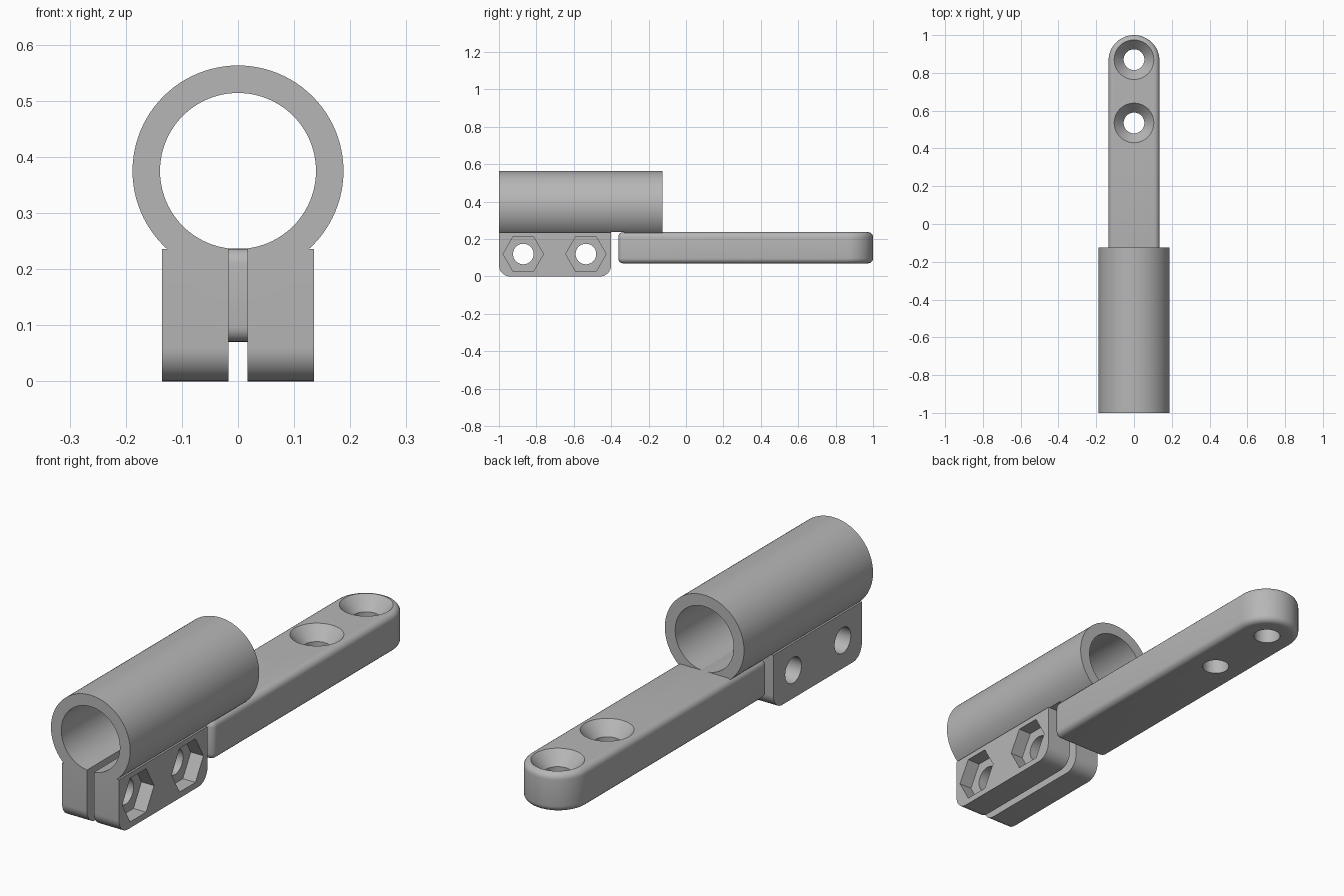
import bpy, bmesh
from math import pi, sin, cos
from mathutils import Matrix

if "Cube" in bpy.data.objects:
    bpy.data.objects.remove(bpy.data.objects["Cube"])

grey = bpy.data.materials.new("plain grey")
grey.use_nodes = True
colour = (0.47, 0.47, 0.47, 1)
grey.diffuse_color = colour
grey.node_tree.nodes["Principled BSDF"].inputs["Base Color"].default_value = colour

TO_X = Matrix.Rotation(pi / 2, 4, 'Y')
TO_Y = Matrix.Rotation(pi / 2, 4, 'X')
UPRIGHT = Matrix.Identity(4)


def add_object(name, bm):
    bmesh.ops.recalc_face_normals(bm, faces=bm.faces)
    mesh = bpy.data.meshes.new(name)
    bm.to_mesh(mesh)
    bm.free()
    mesh.materials.append(grey)
    obj = bpy.data.objects.new(name, mesh)
    bpy.context.collection.objects.link(obj)
    return obj


def box(name, low, high):
    bm = bmesh.new()
    bmesh.ops.create_cube(bm, size=1)
    for v in bm.verts:
        v.co = [a + (b - a) * (c + 0.5) for a, b, c in zip(low, high, v.co)]
    return add_object(name, bm)


def cylinder(name, centre, radius, length, turn=UPRIGHT, sides=48, top=None):
    bm = bmesh.new()
    bmesh.ops.create_cone(bm, cap_ends=True, segments=sides, radius1=radius,
                          radius2=radius if top is None else top, depth=length,
                          matrix=Matrix.Translation(centre) @ turn)
    return add_object(name, bm)


def prism(name, points, offset):
    bm = bmesh.new()
    face = bm.faces.new([bm.verts.new(p) for p in points])
    side = bmesh.ops.extrude_face_region(bm, geom=[face])["geom"]
    bmesh.ops.translate(bm, vec=offset, verts=[g for g in side if isinstance(g, bmesh.types.BMVert)])
    return add_object(name, bm)


def apply(obj, mod):
    bpy.ops.object.select_all(action='DESELECT')
    bpy.context.view_layer.objects.active = obj
    obj.select_set(True)
    bpy.ops.object.modifier_apply(modifier=mod.name)


def combine(obj, other, operation='DIFFERENCE'):
    mod = obj.modifiers.new("cut", 'BOOLEAN')
    mod.object, mod.operation, mod.solver = other, operation, 'EXACT'
    apply(obj, mod)
    bpy.data.objects.remove(other)


def smooth(obj):
    bpy.ops.object.select_all(action='DESELECT')
    bpy.context.view_layer.objects.active = obj
    obj.select_set(True)
    bpy.ops.object.shade_smooth_by_angle(angle=pi / 6)


def arc(y, z, r, start, end, steps):
    angles = [start + (end - start) * i / steps for i in range(steps + 1)]
    return [(y + r * cos(a), z + r * sin(a)) for a in angles]


half, seat, tube_z = 0.135, 0.236, 0.375
back = -0.125

# Tube, trimmed underneath behind the clamp
clamp = cylinder("tube_clamp", (0, (back - 1) / 2, tube_z), 0.188, back + 1, TO_Y, 96)
combine(clamp, box("gap", (-0.3, -0.4, 0), (0.3, -0.33, seat + 0.001)))

# Clamp block with rounded lower edges
r = 0.06
outline = arc(-1 + r, r, r, pi, 1.5 * pi, 10) + arc(-0.4 - r, r, r, 1.5 * pi, 2 * pi, 10)
outline += [(-0.4, seat), (-1, seat)]
block = prism("block", [(-half, y, z) for y, z in outline], (2 * half, 0, 0))
combine(clamp, block, 'UNION')

# Bore and clamping slot
combine(clamp, cylinder("bore", (0, -0.5, tube_z), 0.139, 2, TO_Y, 96))
combine(clamp, box("slot", (-0.017, -1.1, -0.1), (0.017, -0.39, 0.3)))

# Bolt holes with hexagonal nut pockets on the left side
for y in (-0.87, -0.535):
    combine(clamp, cylinder("bolt_hole", (0, y, 0.12), 0.055, 1, TO_X))
    combine(clamp, cylinder("nut_pocket", (half, y, 0.12), 0.108, 0.12, TO_X, 6))
smooth(clamp)

# Mounting bar with a round end and softened edges
low, high = 0.07, 0.237
outline = [(-half, -0.362), (half, -0.362)] + arc(0, 1 - half, half, 0, pi, 32)
bar = prism("mounting_bar", [(x, y, low) for x, y in outline], (0, 0, high - low))
bevel = bar.modifiers.new("soft_edges", 'BEVEL')
bevel.width, bevel.segments, bevel.limit_method, bevel.angle_limit = 0.027, 5, 'ANGLE', pi / 6
apply(bar, bevel)

# Countersunk screw holes
depth, rim, hole = 0.056, 0.105, 0.055
for y in (0.87, 0.535):
    combine(bar, cylinder("screw_hole", (0, y, 0.15), hole, 1))
    over = 0.01
    slope = (rim - hole) / depth
    combine(bar, cylinder("countersink", (0, y, high - (depth - over) / 2), hole,
                          depth + over, top=rim + over * slope))
smooth(bar)
